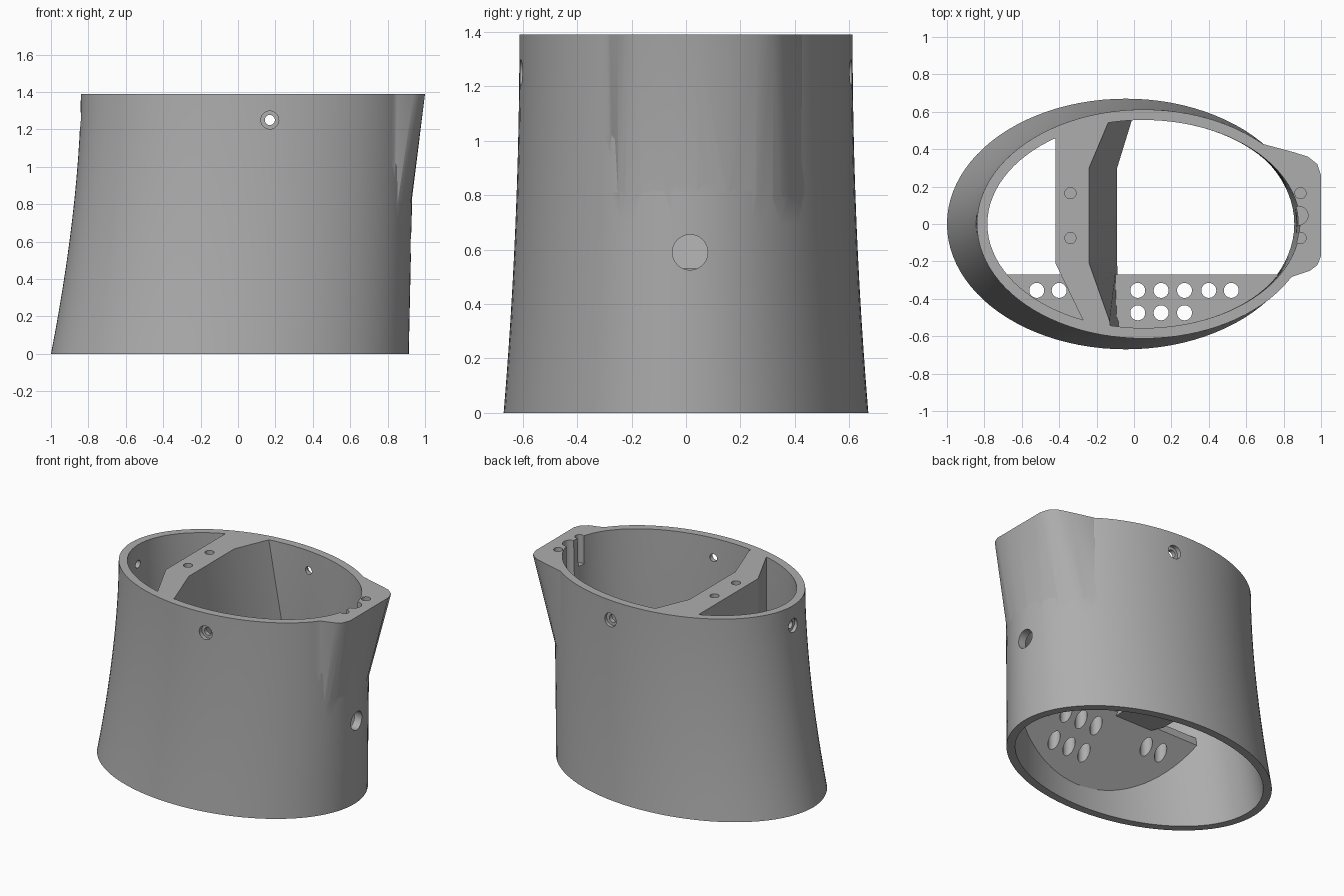
import bpy, bmesh, math

if "Cube" in bpy.data.objects:
    bpy.data.objects.remove(bpy.data.objects["Cube"])

HEIGHT = 1.39
WALL = 0.056
SIDES = 96

grey = bpy.data.materials.new("plain grey")
grey.use_nodes = True
colour = (0.42, 0.42, 0.42, 1)
grey.diffuse_color = colour
grey.node_tree.nodes["Principled BSDF"].inputs["Base Color"].default_value = colour


def section(z):
    """Centre x, half length and half depth of the oval at a height."""
    t = z / HEIGHT
    flare = max(0, 1 - t)
    left = -0.84 - 0.16 * flare ** 1.7
    right = 0.913 + 0.03 * t
    return (left + right) / 2, (right - left) / 2, 0.612 + 0.058 * flare ** 2


def loft(name, rings):
    """Closed solid through rings of equal point count."""
    bm = bmesh.new()
    loops = [[bm.verts.new(p) for p in ring] for ring in rings]
    n = len(loops[0])
    for a, b in zip(loops, loops[1:]):
        for i in range(n):
            j = (i + 1) % n
            bm.faces.new((a[i], a[j], b[j], b[i]))
    bm.faces.new(loops[0][::-1])
    bm.faces.new(loops[-1])
    bmesh.ops.recalc_face_normals(bm, faces=bm.faces)
    mesh = bpy.data.meshes.new(name)
    bm.to_mesh(mesh)
    bm.free()
    mesh.materials.append(grey)
    ob = bpy.data.objects.new(name, mesh)
    bpy.context.collection.objects.link(ob)
    return ob


def oval(z, inset):
    cx, a, b = section(z)
    angles = [2 * math.pi * i / SIDES for i in range(SIDES)]
    return [(cx + (a - inset) * math.cos(t), (b - inset) * math.sin(t), z) for t in angles]


def rod(name, start, axis, radius, length):
    """Round cutter from a start point along the x, y or z axis."""
    rings = []
    k = "xyz".index(axis)
    for d in (0, length):
        ring = []
        for i in range(32):
            t = 2 * math.pi * i / 32
            p = list(start)
            p[k] += d
            p[(k + 1) % 3] += radius * math.cos(t)
            p[(k + 2) % 3] += radius * math.sin(t)
            ring.append(p)
        rings.append(ring)
    return loft(name, rings)


def combine(target, tool, operation):
    mod = target.modifiers.new("combine", "BOOLEAN")
    mod.operation = operation
    mod.solver = "EXACT"
    mod.object = tool
    bpy.context.view_layer.objects.active = target
    bpy.ops.object.modifier_apply(modifier=mod.name)
    bpy.data.objects.remove(tool)


# Flared oval outer body
levels = [HEIGHT * i / 12 for i in range(13)]
body = loft("oval_housing", [oval(z, 0) for z in levels])

# Mounting lip that grows out of the wall towards the top
lip_top = [(0.6, 0.43), (0.70, 0.425), (0.85, 0.385), (0.93, 0.36), (0.98, 0.32), (1, 0.26),
           (1, 0.15), (1, 0.04), (1, -0.07), (1, -0.17), (0.98, -0.22), (0.94, -0.25),
           (0.85, -0.28), (0.72, -0.37), (0.6, -0.40)]
lip_z = 0.78
cx, a, b = section(lip_z)
lip_low = []
for x, y in lip_top:
    edge = cx + a * math.sqrt(1 - (y / b) ** 2) - 0.004
    lip_low.append((min(x, edge), y, lip_z))
lip = loft("lip", [lip_low, [(x, y, HEIGHT) for x, y in lip_top]])
combine(body, lip, "UNION")

# Hollow inside, leaving the bridge and the ledge standing
hollow = loft("hollow", [oval(z, WALL) for z in [-0.06] + levels + [HEIGHT + 0.06]])

# Bridge wedge: upright on one side, sloping outwards on the other
bridge_top = [(-0.42, 0.75), (-0.42, -0.21), (-0.27, -0.52), (-0.20, -0.75), (-0.10, -0.75),
              (-0.13, -0.52), (-0.24, -0.21), (-0.24, 0.30), (-0.13, 0.56), (-0.05, 0.75)]
shift = [0, 0, 0, 0, 0.03, 0.05, 0.15, 0.15, 0.12, 0.12]
bridge = loft("bridge", [[(x + s, y, 0.53) for (x, y), s in zip(bridge_top, shift)],
                         [(x, y, HEIGHT) for x, y in bridge_top]])
combine(hollow, bridge, "DIFFERENCE")

# Ledge with a sloping underside along the front wall
ledge_profile = [(-0.27, 0.55), (-0.27, 0.6), (-0.8, 0.6), (-0.8, -0.1)]
ledge = loft("ledge", [[(x, y, z) for y, z in ledge_profile] for x in (-1.1, 1.1)])
combine(hollow, ledge, "DIFFERENCE")
combine(body, hollow, "DIFFERENCE")

# Cable holes through the ledge
back_row = [(x, -0.355) for x in (-0.52, -0.40, 0.02, 0.145, 0.27, 0.40, 0.52)]
front_row = [(x, -0.475) for x in (0.02, 0.145, 0.27)]
for x, y in back_row + front_row:
    combine(body, rod("cable_hole", (x, y, 0.05), "z", 0.04, 0.65), "DIFFERENCE")

# Screw holes in the bridge and lip
for x in (-0.34, 0.89):
    for y in (-0.075, 0.165):
        combine(body, rod("screw_hole", (x, y, HEIGHT - 0.2), "z", 0.03, 0.3), "DIFFERENCE")

# Cable notch in the lip
combine(body, rod("notch", (0.88, 0.045, 0.98), "z", 0.05, 0.5), "DIFFERENCE")

# Counterbored fixing holes near the rim: front, back and narrow end
for side in (-1, 1):
    combine(body, rod("fixing_hole", (0.17, side * 0.5, 1.25), "y", 0.027, side * 0.2), "DIFFERENCE")
    combine(body, rod("counterbore", (0.17, side * 0.58, 1.25), "y", 0.048, side * 0.1), "DIFFERENCE")
combine(body, rod("fixing_hole", (-0.7, 0, 1.25), "x", 0.027, -0.3), "DIFFERENCE")
combine(body, rod("counterbore", (-0.82, 0, 1.25), "x", 0.048, -0.1), "DIFFERENCE")

# Cable port below the lip
combine(body, rod("cable_port", (0.75, 0.015, 0.59), "x", 0.065, 0.4), "DIFFERENCE")

# Smooth walls with crisp rims
bpy.ops.object.select_all(action="DESELECT")
body.select_set(True)
bpy.context.view_layer.objects.active = body
bpy.ops.object.shade_smooth_by_angle(angle=math.radians(25))
